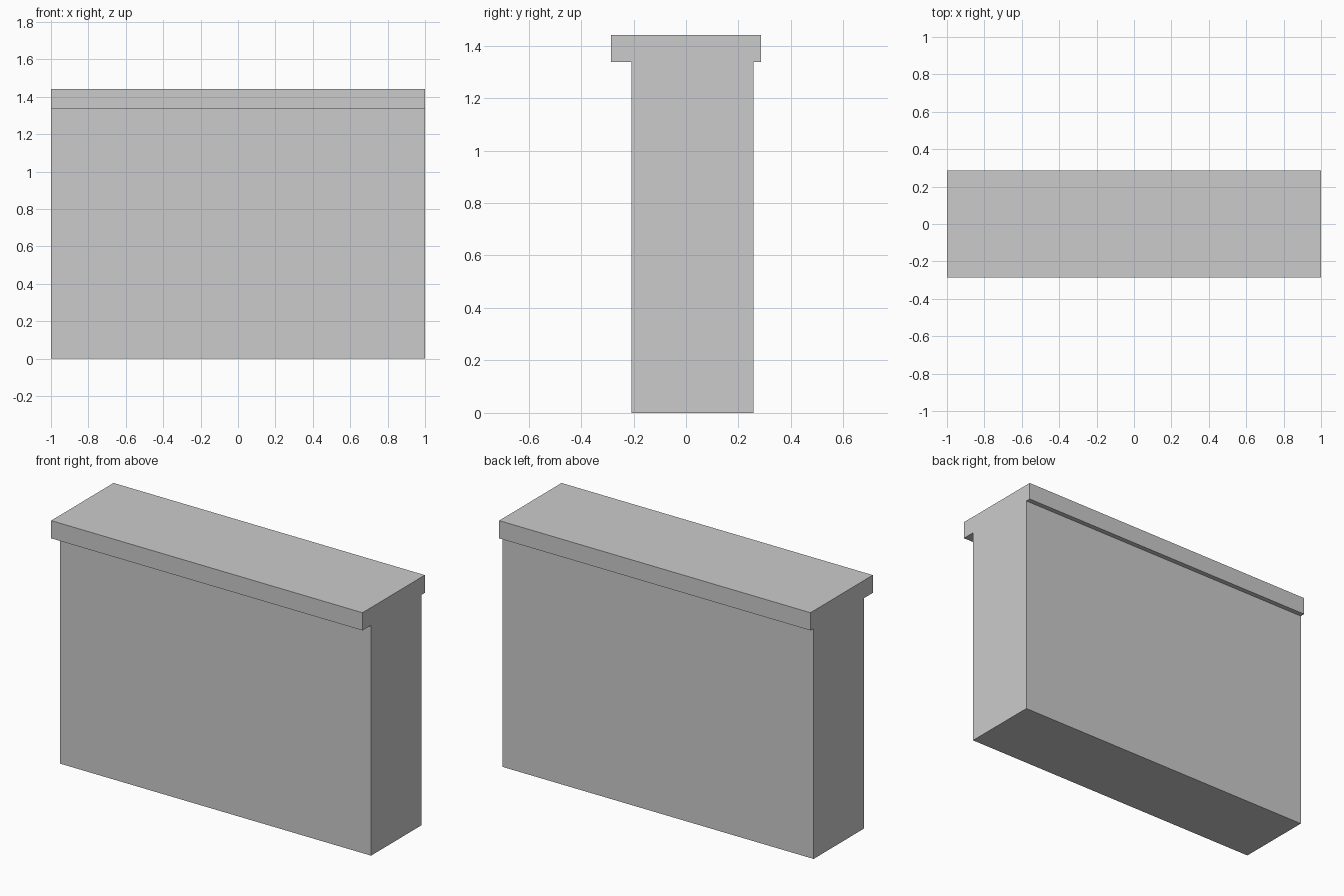
import bpy

if "Cube" in bpy.data.objects:
    bpy.data.objects.remove(bpy.data.objects["Cube"])


def box(name, lo, hi):
    """Axis-aligned box between two corners."""
    centre = [(a + b) / 2 for a, b in zip(lo, hi)]
    bpy.ops.mesh.primitive_cube_add(size=1, location=centre)
    ob = bpy.context.object
    ob.name = name
    ob.scale = [b - a for a, b in zip(lo, hi)]
    bpy.ops.object.transform_apply(location=False, rotation=False, scale=True)
    return ob


CAP_BOTTOM, TOP = 1.338, 1.441

# Wall body, slightly off centre towards the back
box("wall_body", (-1, -0.207, 0), (1, 0.257, CAP_BOTTOM))

# Overhanging cap slab, flush at both ends
box("wall_cap", (-1, -0.286, CAP_BOTTOM), (1, 0.286, TOP))
